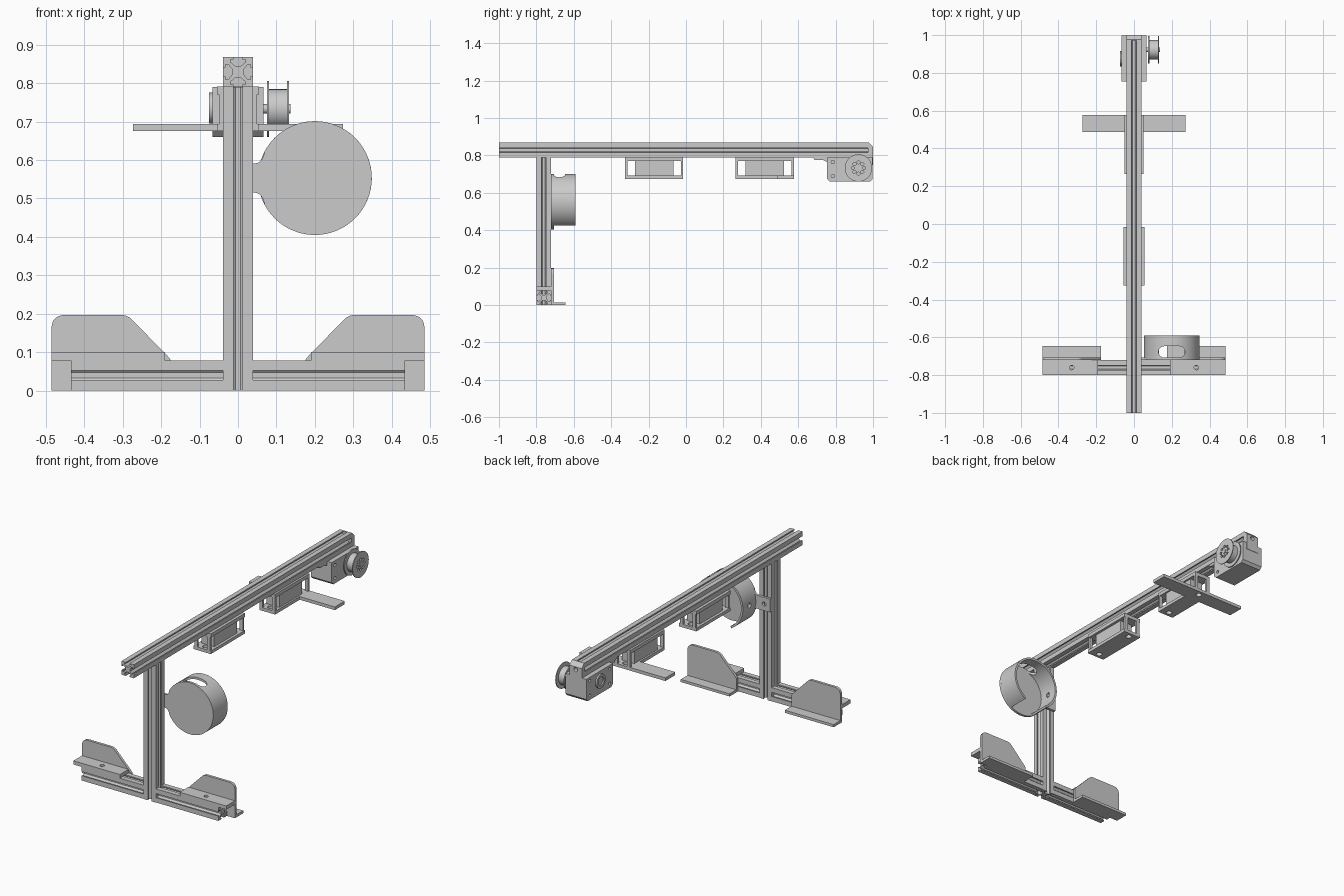
import bpy, bmesh
from math import sin, cos, pi, radians

if "Cube" in bpy.data.objects:
    bpy.data.objects.remove(bpy.data.objects["Cube"])


def prism(name, pts, axis, a, b):
    """Extrude a 2D outline along an axis from a to b."""
    place = {'x': lambda u, v, t: (t, u, v),
             'y': lambda u, v, t: (u, t, v),
             'z': lambda u, v, t: (u, v, t)}[axis]
    bm = bmesh.new()
    lo = [bm.verts.new(place(u, v, a)) for u, v in pts]
    hi = [bm.verts.new(place(u, v, b)) for u, v in pts]
    bm.faces.new(lo)
    bm.faces.new(hi)
    n = len(pts)
    for i in range(n):
        j = (i + 1) % n
        bm.faces.new((lo[i], lo[j], hi[j], hi[i]))
    bmesh.ops.recalc_face_normals(bm, faces=bm.faces)
    me = bpy.data.meshes.new(name)
    bm.to_mesh(me)
    bm.free()
    ob = bpy.data.objects.new(name, me)
    bpy.context.collection.objects.link(ob)
    return ob


def rect(u0, u1, v0, v1):
    return [(u0, v0), (u1, v0), (u1, v1), (u0, v1)]


def box(name, x0, x1, y0, y1, z0, z1):
    return prism(name, rect(x0, x1, y0, y1), 'z', z0, z1)


def arc(cu, cv, r, d0, d1, n):
    return [(cu + r * cos(radians(d0 + (d1 - d0) * i / n)),
             cv + r * sin(radians(d0 + (d1 - d0) * i / n))) for i in range(n + 1)]


def cyl(name, axis, u, v, r, a, b, n=32):
    return prism(name, arc(u, v, r, 0, 360, n)[:-1], axis, a, b)


def bez(p, c, q, n=8):
    return [tuple((1 - t) ** 2 * p[k] + 2 * t * (1 - t) * c[k] + t * t * q[k] for k in (0, 1))
            for t in (i / n for i in range(n + 1))]


def cut(ob, cutters):
    """Subtract the cutters and remove them."""
    bpy.context.view_layer.objects.active = ob
    for c in cutters:
        c.hide_render = True
        m = ob.modifiers.new("hole", 'BOOLEAN')
        m.operation, m.object, m.solver = 'DIFFERENCE', c, 'EXACT'
        bpy.ops.object.modifier_apply(modifier=m.name)
        bpy.data.objects.remove(c)


# T-slot rail cross-section: one quarter, turned four times
def rail(name, axis, cu, cv, a, b):
    q = [(.015, .007), (.026, .020), (.032, .020), (.032, .012), (.039, .012), (.039, .039),
         (.012, .039), (.012, .032), (.020, .032), (.020, .026), (.007, .015)]
    pts = []
    for k in range(4):
        for u, v in q:
            pts.append((cu + u, cv + v))
        q = [(-v, u) for u, v in q]
    return prism(name, pts, axis, a, b)


rail("long_beam", 'y', 0, .829, -1, .975)
rail("post", 'z', 0, -.76, 0, .79)

# Base rails and feet brackets, one pair per side
for s, side in ((-1, "left"), (1, "right")):
    rail(side + "_base_rail", 'x', -.76, .04, *sorted((s * .039, s * .435)))
    plate = [(.175, 0), (.485, 0)]
    plate += bez((.485, .16), (.485, .197), (.448, .197))
    plate += bez((.305, .197), (.288, .197), (.276, .185))
    plate += [(.185, .092), (.175, .08)]
    prism(side + "_foot_wall", [(s * u, v) for u, v in plate], 'y', -.721, -.706)
    x0, x1 = sorted((s * .175, s * .485))
    box(side + "_foot_base", x0, x1, -.708, -.645, 0, .015)
    x0, x1 = sorted((s * .19, s * .485))
    top = box(side + "_foot_top", x0, x1, -.799, -.719, .079, .1)
    cut(top, [cyl("cutter", 'z', s * .33, -.76, .012, .05, .12)])

# Round cup: back disc with mounting tab
disc = arc(.2, .553, .148, -152, 152, 72)
disc += bez((.069, .6225), (.064, .592), (.044, .591), 6)
disc += [(-.037, .591), (-.037, .515)]
disc += bez((.044, .515), (.064, .514), (.069, .4835), 6)[:-1]
disc_ob = prism("cup_disc", disc, 'y', -.721, -.707)
cut(disc_ob, [cyl("cutter", 'y', 0, .553, .012, -.74, -.69)])

# Cup wall, open at the bottom, with a slot on top
wall = prism("cup_wall", arc(.2, .553, .148, -60, 240, 72) + arc(.2, .553, .136, 240, -60, 72),
             'y', -.709, -.59)
slot = arc(.24, -.677, .03, -90, 90, 12) + arc(.16, -.677, .03, 90, 270, 12)
cut(wall, [prism("cutter", slot, 'z', .6, .75),
           cyl("cutter", 'x', -.65, .553, .014, .0, .12)])

# Two hanging clamps; the rear one carries a cross arm
for name, y0, y1, arm in (("front_clamp", -.325, -.015, False), ("rear_clamp", .265, .577, True)):
    w = .05 if arm else .055
    box(name + "_top", -w, w, y0, y1, .77, .791)
    outline = rect(-w, w, y0, y1)
    if arm:
        outline = [(-w, y0), (w, y0), (w, .488), (.273, .488), (.273, y1),
                   (-.273, y1), (-.273, .488), (-w, .488)]
    base = prism(name + "_plate", outline, 'z', .675, .693)
    cut(base, [cyl("cutter", 'z', 0, y, .016, .65, .71) for y in (y0 + .03, y1 - .03)])
    box(name + "_block", -.04, .04, y0 + .052, y1 - .052, .69, .772)
    for x in (-.04, .04):
        for y in (y0 + .006, y1 - .006):
            box(name + "_strut", x - .01, x + .01, y - .006, y + .006, .69, .772)

# Motor housing under the rear end of the beam
prof = [(.755, .675), (.77, .66), (.985, .66), (.998, .675), (.998, .79), (.755, .79)]
motor = prism("motor_housing", prof, 'x', -.066, .066)
cut(motor, [cyl("cutter", 'x', .785, z, .009, .05, .08, 16) for z in (.69, .765)]
    + [cyl("cutter", 'x', y, z, .008, -.08, -.055, 16) for y in (.785, .965) for z in (.685, .77)])
boss = cyl("motor_boss", 'x', .875, .735, .04, -.075, -.06, 40)
cut(boss, [cyl("cutter", 'x', .875, .735, .026, -.08, -.068)])
prism("motor_gusset", [(.675, .791), (.69, .775), (.735, .775), (.76, .762), (.76, .791)],
      'x', -.037, .037)

# End cap with chamfered top and a screw hole
cap = prism("beam_end_cap", [(.972, .75), (1, .75), (1, .845), (.978, .868), (.972, .868)],
            'x', -.039, .039)
cut(cap, [cyl("cutter", 'y', 0, .829, .012, .95, 1.02)])

# Pulley: two flanges, a hub and a shaft, with a ring of holes
py, pz = .922, .733
cyl("pulley_shaft", 'x', py, pz, .012, .06, .137, 24)
for name, r, a, b in (("pulley_inner_flange", .073, .075, .081), ("pulley_hub", .051, .081, .128),
                      ("pulley_outer_flange", .073, .128, .133)):
    part = cyl(name, 'x', py, pz, r, a, b, 48)
    if "inner" not in name:
        cut(part, [cyl("cutter", 'x', py + .03 * cos(i * pi / 4), pz + .03 * sin(i * pi / 4),
                       .008, .1, .15, 12) for i in range(8)])

# Smooth the curved sides, keep the edges sharp
bpy.ops.object.select_all(action='SELECT')
bpy.ops.object.shade_smooth_by_angle(angle=radians(30))
